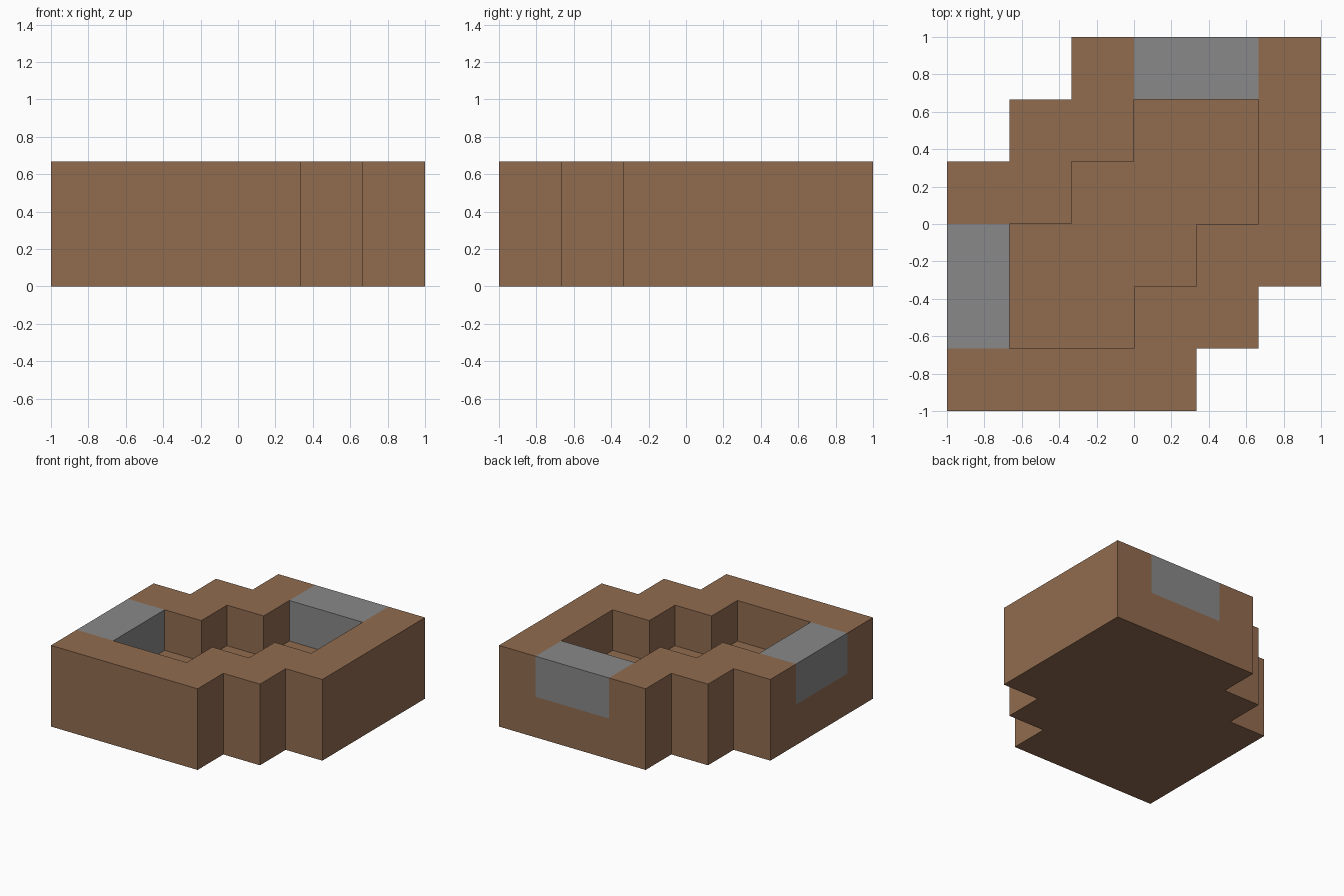
import bpy
import bmesh
from mathutils import Vector

if "Cube" in bpy.data.objects:
    bpy.data.objects.remove(bpy.data.objects["Cube"], do_unlink=True)

UNIT = 1 / 3


def make_material(name, colour):
    mat = bpy.data.materials.new(name)
    mat.use_nodes = True
    mat.diffuse_color = colour
    mat.node_tree.nodes["Principled BSDF"].inputs["Base Color"].default_value = colour
    return mat


def cells(spans, first_row=0):
    """Grid cells from one (start, end) span per row, front to back."""
    return {(i, j) for j, (a, b) in enumerate(spans, first_row) for i in range(a, b)}


# Plan: stepped outline, stepped pit, and the two stone inserts in the rim
outline = cells([(0, 4), (0, 5), (0, 6), (0, 6), (1, 6), (2, 6)])
pit = cells([(1, 3), (1, 4), (2, 5), (3, 5)], first_row=1)
inserts = cells([(0, 1), (0, 1)], first_row=1) | cells([(3, 5)], first_row=5)

# Lower layer is the floor slab, upper layer is the rim around the pit
solid = {(i, j, 0) for i, j in outline} | {(i, j, 1) for i, j in outline - pit}
stone = {(i, j, 1) for i, j in inserts}

# Skin of the solid: a square wherever a cell meets open space
bm = bmesh.new()
for cell in sorted(solid):
    for axis in range(3):
        for side in (0, 1):
            neighbour = list(cell)
            neighbour[axis] += 2 * side - 1
            if tuple(neighbour) in solid:
                continue
            u, v = (axis + 1) % 3, (axis + 2) % 3
            ring = []
            for du, dv in ((0, 0), (1, 0), (1, 1), (0, 1)):
                corner = Vector(cell)
                corner[axis] += side
                corner[u] += du
                corner[v] += dv
                ring.append(bm.verts.new((corner - Vector((3, 3, 0))) * UNIT))
            face = bm.faces.new(ring if side else ring[::-1])
            face.material_index = int(cell in stone)

# Weld and merge flat areas into clean faces, keeping the colour borders
bmesh.ops.remove_doubles(bm, verts=bm.verts[:], dist=0.001)
bmesh.ops.dissolve_limit(bm, angle_limit=0.01, verts=bm.verts[:],
                         edges=bm.edges[:], delimit={'MATERIAL'})

mesh = bpy.data.meshes.new("stepped_basin")
bm.to_mesh(mesh)
bm.free()
mesh.materials.append(make_material("earth brown", (0.283, 0.150, 0.080, 1)))
mesh.materials.append(make_material("stone grey", (0.25, 0.25, 0.25, 1)))
basin = bpy.data.objects.new("stepped_basin", mesh)
bpy.context.collection.objects.link(basin)
